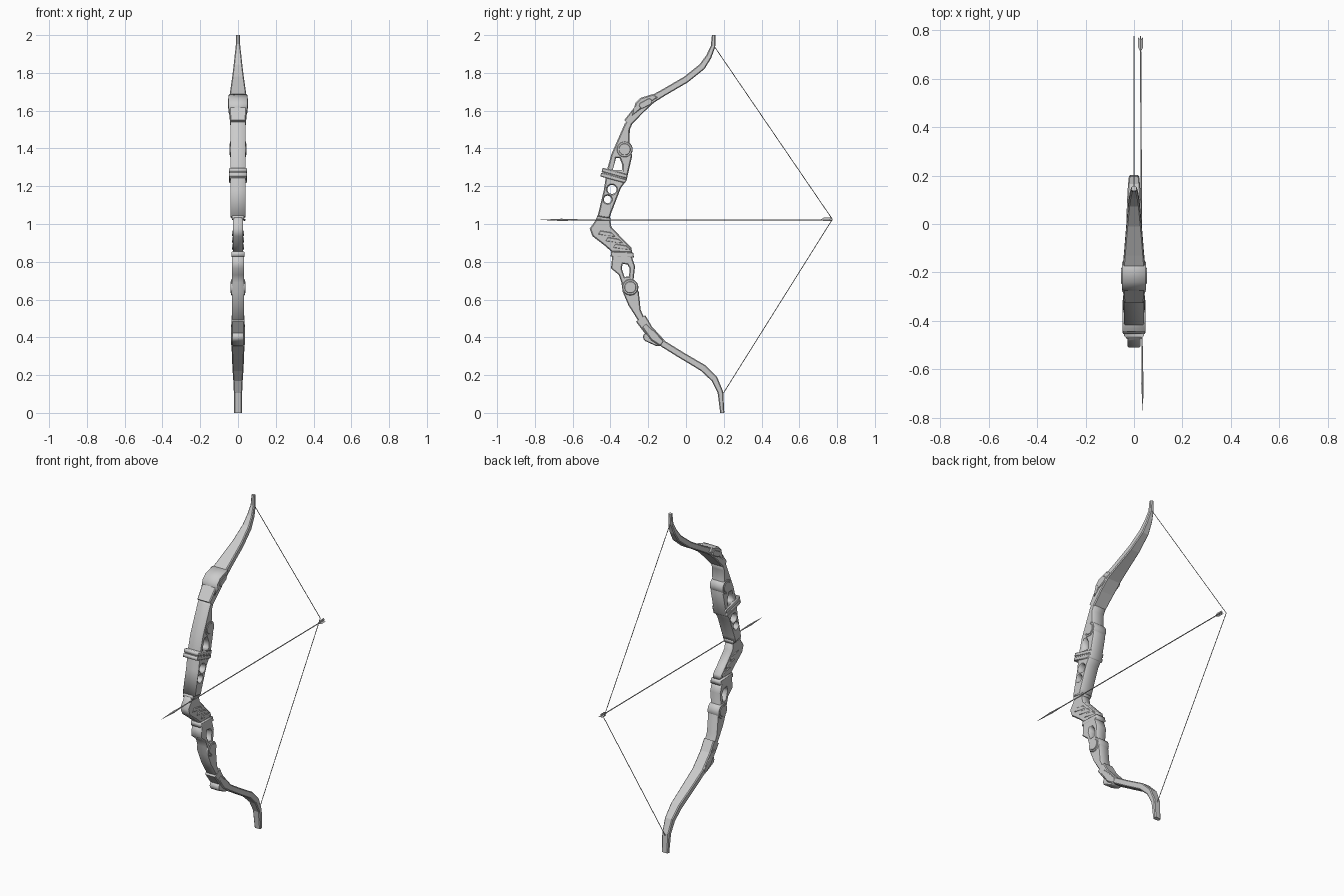
import bpy, bmesh
from math import cos, sin, pi
from mathutils import Matrix, Vector

if "Cube" in bpy.data.objects:
    bpy.data.objects.remove(bpy.data.objects["Cube"])

# profiles are drawn in (y, z) and given thickness along x
SIDE = Matrix(((0, 0, 1, 0), (1, 0, 0, 0), (0, 1, 0, 0), (0, 0, 0, 1)))


def link(name, mesh):
    ob = bpy.data.objects.new(name, mesh)
    bpy.context.collection.objects.link(ob)
    return ob


def circle(y, z, r, n=16):
    return [(y + r * cos(2 * pi * i / n), z + r * sin(2 * pi * i / n)) for i in range(n)]


def capsule(a, b, r, n=6):
    a, b = Vector(a), Vector(b)
    d = (b - a).normalized()
    p = Vector((-d.y, d.x))
    arc = lambda c, s: [tuple(c + r * (s * p * cos(pi * i / n) + s * d * sin(pi * i / n)))
                        for i in range(n + 1)]
    return arc(b, 1) + arc(a, -1)


def plate(name, outline, half, bevel=0.006, holes=(), x=0.0):
    cu = bpy.data.curves.new(name, 'CURVE')
    cu.dimensions, cu.fill_mode = '2D', 'BOTH'
    cu.extrude, cu.bevel_depth = half - bevel, bevel
    cu.offset, cu.bevel_resolution = -bevel, 0
    for loop in (outline, *holes):
        s = cu.splines.new('POLY')
        s.points.add(len(loop) - 1)
        for pt, (y, z) in zip(s.points, loop):
            pt.co = (y, z, 0, 1)
        s.use_cyclic_u = True
    tmp = link(name + "_curve", cu)
    dg = bpy.context.evaluated_depsgraph_get()
    me = bpy.data.meshes.new_from_object(tmp.evaluated_get(dg))
    bpy.data.objects.remove(tmp)
    me.transform(Matrix.Translation((x, 0, 0)) @ SIDE)
    return link(name, me)


def limb(name, stations):
    # stations: y, z, thickness, half width; chamfered box section
    bm = bmesh.new()
    rings = []
    pts = [Vector(s[:2]) for s in stations]
    for i, (y, z, t, w) in enumerate(stations):
        d = (pts[min(i + 1, len(pts) - 1)] - pts[max(i - 1, 0)]).normalized()
        n = Vector((-d.y, d.x))
        h, c = t / 2, 0.005
        sec = [(w, h - c), (w - c, h), (c - w, h), (-w, h - c),
               (-w, c - h), (c - w, -h), (w - c, -h), (w, c - h)]
        rings.append([bm.verts.new((u, y + n.x * v, z + n.y * v)) for u, v in sec])
    for a, b in zip(rings, rings[1:]):
        for k in range(8):
            bm.faces.new((a[k], a[(k + 1) % 8], b[(k + 1) % 8], b[k]))
    bm.faces.new(rings[0])
    bm.faces.new(rings[-1])
    bmesh.ops.recalc_face_normals(bm, faces=bm.faces)
    me = bpy.data.meshes.new(name)
    bm.to_mesh(me)
    return link(name, me)


def rod(name, a, b, r1, r2=None, n=8):
    a, b = Vector(a), Vector(b)
    bm = bmesh.new()
    bmesh.ops.create_cone(bm, cap_ends=True, segments=n, radius1=r1,
                          radius2=r1 if r2 is None else r2, depth=(b - a).length)
    q = (b - a).to_track_quat('Z', 'Y').to_matrix().to_4x4()
    bm.transform(Matrix.Translation((a + b) / 2) @ q)
    me = bpy.data.meshes.new(name)
    bm.to_mesh(me)
    return link(name, me)


# Limbs
limb("upper_limb", [(-.31, 1.535, .045, .042), (-.245, 1.61, .055, .046), (-.18, 1.66, .04, .046),
                    (-.12, 1.695, .036, .041), (0, 1.765, .036, .031), (.085, 1.833, .036, .023),
                    (.12, 1.885, .03, .018), (.143, 1.94, .024, .012), (.147, 2.0, .02, .010)])
limb("lower_limb", [(-.24, .50, .06, .034), (-.2, .44, .052, .034), (-.12, .365, .036, .034),
                    (-.02, .303, .036, .032), (.09, .238, .038, .029), (.15, .18, .036, .025),
                    (.182, .11, .03, .022), (.192, .0, .022, .02)])

# Limb joints
plate("upper_joint", [(-.285, 1.575), (-.268, 1.64), (-.24, 1.668), (-.175, 1.688),
                      (-.15, 1.67), (-.235, 1.61)], .05)
plate("upper_joint_inlay", capsule((-.232, 1.628), (-.195, 1.648), .016), .053, .002)
plate("lower_cuff", [(-.235, .455), (-.21, .475), (-.115, .382), (-.135, .352), (-.185, .385)], .037)
plate("lower_joint", capsule((-.203, .402), (-.15, .378), .025), .03, .004)

# Upper riser with windows
plate("upper_riser", [(-.468, 1.04), (-.435, 1.18), (-.42, 1.28), (-.395, 1.37), (-.325, 1.53),
                      (-.305, 1.555), (-.28, 1.54), (-.297, 1.50), (-.30, 1.43), (-.285, 1.36),
                      (-.315, 1.23), (-.345, 1.19), (-.395, 1.06), (-.405, 1.03)], .041, .006,
      [[(-.388, 1.285), (-.338, 1.285), (-.338, 1.315), (-.352, 1.35), (-.37, 1.35)],
       circle(-.392, 1.183, .024), circle(-.415, 1.13, .02)])

# Clamp bands across the riser
ax, up = Vector((.966, -.259)), Vector((.259, .966))
for name, off, half_len, h, half in (("riser_clamp", 0, .062, .024, .044),
                                     ("clamp_band_upper", .013, .068, .010, .047),
                                     ("clamp_band_lower", -.013, .068, .010, .047)):
    c = Vector((-.382, 1.257)) + up * off
    plate(name, [tuple(c + ax * half_len * i + up * h * j)
                 for i, j in ((-1, -1), (1, -1), (1, 1), (-1, 1))], half, .003)

# Grip, rest and collar
plate("grip", [(-.47, 1.04), (-.482, 1.015), (-.51, .975), (-.495, .935), (-.43, .885), (-.39, .85),
               (-.285, .85), (-.29, .875), (-.325, .91), (-.395, .985), (-.403, 1.04)], .027)
plate("arrow_rest", [(-.475, 1.025), (-.47, 1.045), (-.402, 1.045), (-.40, 1.02)], .032, .003)
for i, (y, z) in enumerate(((-.465, .945), (-.425, .91), (-.385, .875))):
    plate("grip_rib_%d" % (i + 1), [(y, z), (y + .012, z + .02), (y + .07, z + .01), (y + .09, z - .012)],
          .031, .003)
plate("grip_collar", [(-.40, .828), (-.395, .855), (-.28, .85), (-.275, .822)], .034, .004)

# Lower riser with window
plate("lower_riser", [(-.39, .835), (-.397, .765), (-.355, .73), (-.342, .69), (-.335, .64),
                      (-.305, .57), (-.24, .468), (-.20, .45), (-.215, .49), (-.24, .545),
                      (-.25, .64), (-.278, .70), (-.27, .775), (-.29, .835)], .033, .005,
      [[(-.335, .79), (-.34, .765), (-.325, .72), (-.302, .722), (-.298, .765), (-.31, .785)]])

# Pivot drums with inset caps
for name, y, z, half in (("upper_drum", -.325, 1.395, .043), ("lower_drum", -.295, .665, .037)):
    plate(name, circle(y, z, .043, 24), half, .004)
    plate(name + "_cap", circle(y, z, .031, 24), half + .003, .002)

# Bowstring
nock = (0, .775, 1.025)
rod("string_upper", (0, .15, 1.94), nock, .002, n=6)
rod("string_lower", nock, (0, .195, .10), .002, n=6)

# Arrow
rod("arrow_shaft", (.027, .775, 1.022), (.034, -.60, 1.022), .003, n=6)
rod("arrow_head", (.034, -.57, 1.022), (.035, -.66, 1.022), .003, .006, 6)
rod("arrow_point", (.035, -.66, 1.022), (.036, -.77, 1.022), .006, .0005, 6)
for i in range(3):
    fin = plate("fletching_%d" % (i + 1), [(.71, 0), (.73, .012), (.77, .012), (.76, 0)], .0008, .0002)
    fin.data.transform(Matrix.Translation((.027, 0, 1.022)) @ Matrix.Rotation(i * 2 * pi / 3, 4, 'Y'))
